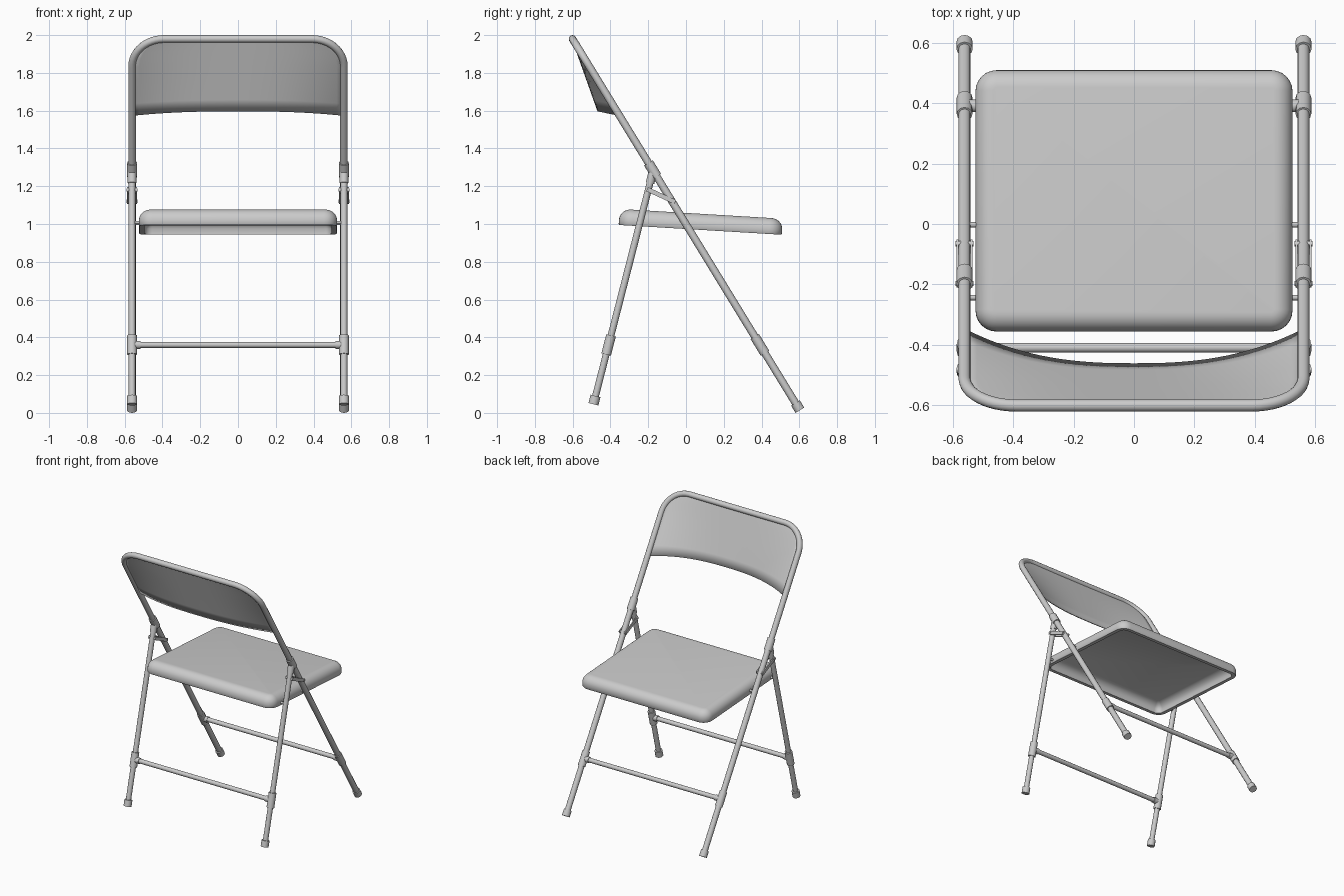
import bpy, bmesh, math
from mathutils import Vector, Matrix

if "Cube" in bpy.data.objects:
    bpy.data.objects.remove(bpy.data.objects["Cube"])

X = 0.561                                  # side tube centre
TOP = Vector((0, -0.601, 1.98))            # top of main frame
FOOT = Vector((0, 0.603, 0.014))           # front foot end
REAR_TOP = Vector((0, -0.178, 1.265))
REAR_FOOT = Vector((0, -0.490, 0.046))
D = (FOOT - TOP).normalized()              # direction down the main frame
R = (REAR_FOOT - REAR_TOP).normalized()    # direction down the rear leg
LENGTH = (FOOT - TOP).length
CORNER = 0.17


def smooth(ob, angle=40):
    bpy.ops.object.select_all(action='DESELECT')
    ob.select_set(True)
    bpy.context.view_layer.objects.active = ob
    if ob.type == 'CURVE':
        bpy.ops.object.convert(target='MESH')
        ob = bpy.context.object
    bpy.ops.object.shade_smooth_by_angle(angle=math.radians(angle))
    return ob


def tube(name, pts, r):
    cu = bpy.data.curves.new(name, 'CURVE')
    cu.dimensions = '3D'
    cu.bevel_depth = r
    cu.bevel_resolution = 4
    cu.use_fill_caps = True
    sp = cu.splines.new('POLY')
    sp.points.add(len(pts) - 1)
    for p, co in zip(sp.points, pts):
        p.co = (*co, 1)
    ob = bpy.data.objects.new(name, cu)
    bpy.context.collection.objects.link(ob)
    return smooth(ob)


def mesh_object(name, bm):
    bmesh.ops.recalc_face_normals(bm, faces=bm.faces)
    me = bpy.data.meshes.new(name)
    bm.to_mesh(me)
    bm.free()
    ob = bpy.data.objects.new(name, me)
    bpy.context.collection.objects.link(ob)
    return ob


def at(x, p):
    return Vector((x, p.y, p.z))


def on_line(a, b, z):
    return a.lerp(b, (z - a.z) / (b.z - a.z))


# Main frame: one bent tube forming the back loop and front legs
path = [at(-X, FOOT)]
for sx in (-1, 1):
    arc = []
    for i in range(13):
        a = math.pi / 2 * i / 12
        x = sx * (X - CORNER + CORNER * math.cos(a))
        arc.append(at(x, TOP + D * CORNER * (1 - math.sin(a))))
    path += arc if sx < 0 else arc[::-1]
path.append(at(X, FOOT))
tube("main_frame", path, 0.02)

# Backrest panel: fills the loop and bows backward toward its lower edge
bm = bmesh.new()
H, NU = 0.475, 32
rows = []
for s in [0.005, 0.015, 0.03, 0.05, 0.08, 0.12, 0.17, 0.25, 0.33, 0.4, H]:
    w = X - CORNER + math.sqrt(CORNER**2 - max(CORNER - s, 0)**2)
    row = []
    for i in range(NU + 1):
        u = -1 + 2 * i / NU
        b = (1 - abs(u)**2.5) * s / H
        row.append(bm.verts.new(at(u * (w - 0.005), TOP + D * s + Vector((0, -0.112, 0.023)) * b)))
    rows.append(row)
for r0, r1 in zip(rows, rows[1:]):
    for i in range(NU):
        bm.faces.new((r0[i], r0[i + 1], r1[i + 1], r1[i]))
back = mesh_object("backrest_panel", bm)
m = back.modifiers.new("thickness", 'SOLIDIFY')
m.thickness = 0.008
m.offset = 0
smooth(back)


# Seat: rounded pressed pan, hollow underneath with a rolled lip
def ring(bm, inset, z):
    hx, hy = 0.525 - inset, 0.433 - inset
    r = max(0.07 - inset, 0.012)
    vs = []
    for q, (cx, cy) in enumerate(((1, 1), (-1, 1), (-1, -1), (1, -1))):
        for k in range(7):
            a = math.pi / 2 * (q + k / 6)
            vs.append(bm.verts.new((cx * (hx - r) + r * math.cos(a),
                                    cy * (hy - r) + r * math.sin(a), z)))
    return vs


bm = bmesh.new()
profile = [(0.075, 0.07), (0.045, 0.055), (0.03, 0.03), (0.03, 0.0), (0.004, 0.0), (0, 0.006)]
for i in range(9):
    a = math.pi / 2 * i / 8
    profile.append((0.06 * (1 - math.cos(a)), 0.027 + 0.058 * math.sin(a)))
rings = [ring(bm, *p) for p in profile]
for a, b in zip(rings, rings[1:]):
    n = len(a)
    for i in range(n):
        bm.faces.new((a[i], a[(i + 1) % n], b[(i + 1) % n], b[i]))
bm.faces.new(rings[0])
bm.faces.new(rings[-1])
seat = mesh_object("seat", bm)
seat.matrix_world = Matrix.Translation((0, 0.0755, 0.969)) @ Matrix.Rotation(-0.06, 4, 'X')
smooth(seat)

# Crossbars between the legs
front_bar = on_line(TOP, FOOT, 0.36)
rear_bar = on_line(REAR_TOP, REAR_FOOT, 0.36)
for name, p in (("front_crossbar", front_bar), ("rear_crossbar", rear_bar)):
    tube(name, [at(-X, p), at(X, p)], 0.016)

for sx, side in ((-1, "left"), (1, "right")):
    x = sx * X
    # Rear leg
    tube("rear_leg_" + side, [at(x, REAR_TOP), at(x, REAR_FOOT)], 0.018)
    # Feet and crossbar fittings
    for name, end, d, bar in (("front", FOOT, D, front_bar), ("rear", REAR_FOOT, R, rear_bar)):
        tube(f"{name}_foot_{side}", [at(x, end - d * 0.045), at(x, end)], 0.027)
        tube(f"{name}_fitting_{side}", [at(x, bar - d * 0.052), at(x, bar + d * 0.052)], 0.026)
        tube(f"{name}_fitting_stub_{side}", [at(x, bar), at(x - sx * 0.045, bar)], 0.021)
    # Hinge sleeve on the frame and collar on the rear leg
    hinge = on_line(TOP, FOOT, 1.285)
    tube("hinge_sleeve_" + side, [at(x, hinge - D * 0.045), at(x, hinge + D * 0.04)], 0.027)
    tube("hinge_collar_" + side, [at(x, REAR_TOP - R * 0.012), at(x, REAR_TOP + R * 0.05)], 0.023)
    # Folding link plates and their rivets
    a, b = Vector((0, -0.197, 1.18)), Vector((0, -0.066, 1.12))
    for off in (-0.023, 0.023):
        bm = bmesh.new()
        bmesh.ops.create_cube(bm, size=1)
        bmesh.ops.scale(bm, vec=(0.007, (b - a).length + 0.02, 0.024), verts=bm.verts)
        link = mesh_object("folding_link_" + side, bm)
        tilt = math.atan2(b.z - a.z, b.y - a.y)
        link.matrix_world = Matrix.Translation(at(x + off, (a + b) / 2)) @ Matrix.Rotation(tilt, 4, 'X')
    for p in (a, b):
        tube("link_rivet_" + side, [at(x - 0.03, p), at(x + 0.03, p)], 0.009)
    # Seat pivot pins
    for p in (on_line(TOP, FOOT, 1.003), on_line(REAR_TOP, REAR_FOOT, 1.008)):
        tube("seat_pin_" + side, [at(x, p), at(sx * 0.515, p)], 0.009)
